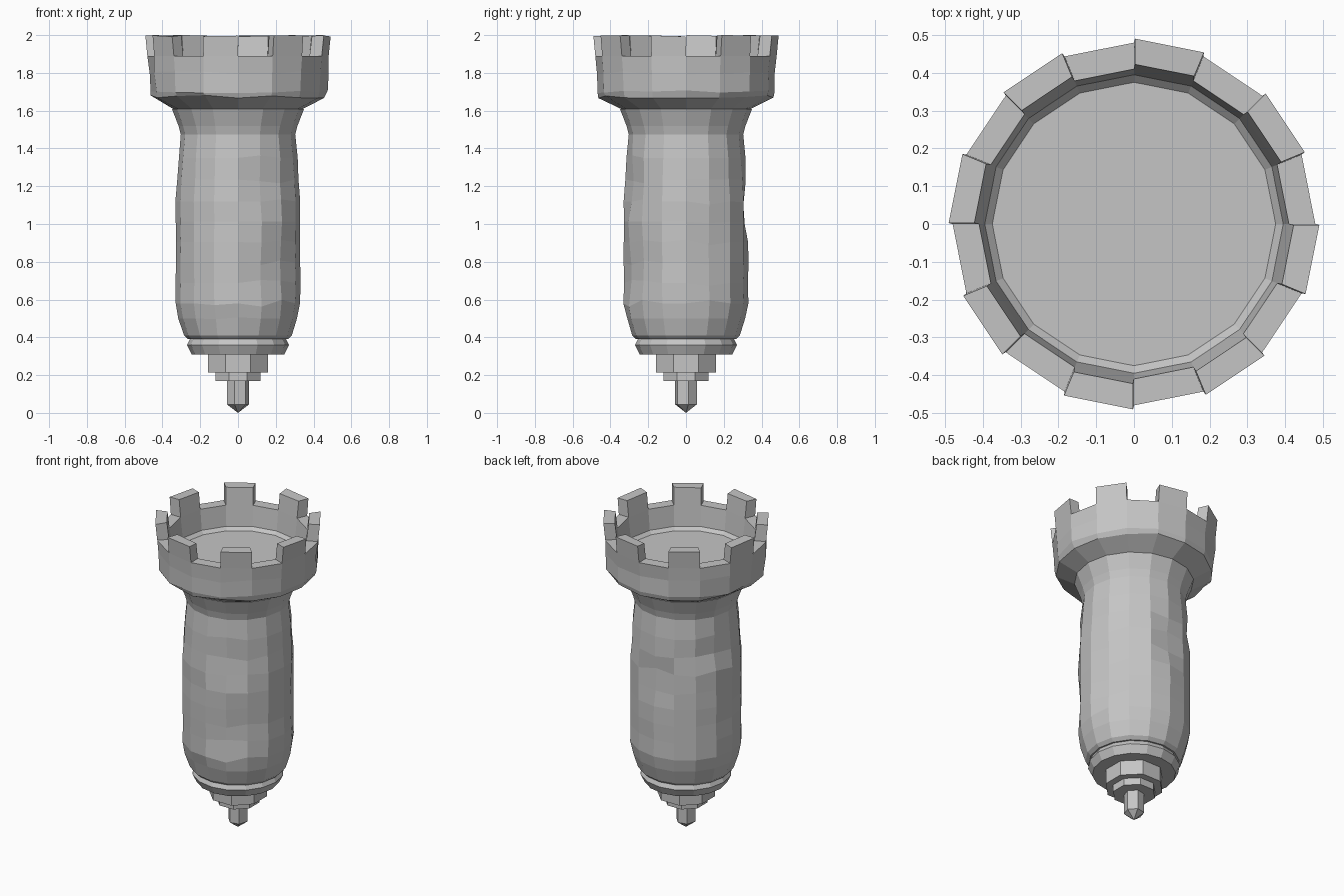
import bpy, bmesh, math, random
from mathutils import Vector

random.seed(4)
cube = bpy.data.objects.get("Cube")
if cube:
    bpy.data.objects.remove(cube, do_unlink=True)

SIDES = 16
stone = bpy.data.materials.new("grey stone")
stone.use_nodes = True
grey = (0.56, 0.56, 0.56, 1)
stone.diffuse_color = grey
stone.node_tree.nodes["Principled BSDF"].inputs["Base Color"].default_value = grey


def lathe(profile, sides, turn=0.0):
    """Spin (radius, height) points about z; zero radius makes a pole."""
    bm = bmesh.new()
    rings = []
    for r, z in profile:
        if r == 0:
            rings.append([bm.verts.new((0, 0, z))] * sides)
        else:
            angles = [math.tau * (i + turn) / sides for i in range(sides)]
            rings.append([bm.verts.new((r * math.cos(a), r * math.sin(a), z)) for a in angles])
    for low, high in zip(rings, rings[1:]):
        for i in range(sides):
            j = (i + 1) % sides
            corners = list(dict.fromkeys((low[i], low[j], high[j], high[i])))
            bm.faces.new(corners)
    bmesh.ops.recalc_face_normals(bm, faces=bm.faces)
    return bm


def finish(bm, name):
    bmesh.ops.recalc_face_normals(bm, faces=bm.faces)
    mesh = bpy.data.meshes.new(name)
    bm.to_mesh(mesh)
    bm.free()
    mesh.materials.append(stone)
    bpy.context.collection.objects.link(bpy.data.objects.new(name, mesh))


def push(v, amount):
    """Move a vertex along its horizontal radius."""
    flat = Vector((v.co.x, v.co.y, 0))
    if flat.length > 0.01:
        v.co += flat.normalized() * amount


# Battlement head: flared wall with a sunken floor
head = lathe([(0, 1.59), (0.345, 1.61), (0.46, 1.675), (0.47, 1.70), (0.475, 1.80),
              (0.48, 1.89), (0.41, 1.89), (0.395, 1.76), (0.375, 1.74), (0, 1.74)], SIDES)
for v in head.verts:
    if 1.62 < v.co.z < 1.85 and v.co.xy.length > 0.42:
        push(v, random.uniform(-0.008, 0.006))
        v.co.z += random.uniform(-0.01, 0.01)

# Merlons: every second segment of the wall top is raised
step = math.tau / SIDES
tops = []
for f in head.faces:
    c = f.calc_center_median()
    if abs(c.z - 1.89) < 0.005 and f.normal.z > 0.9:
        if int((math.atan2(c.y, c.x) % math.tau) / step) % 2:
            tops.append(f)
raised = bmesh.ops.extrude_discrete_faces(head, faces=tops)["faces"]
for f in raised:
    c = f.calc_center_median()
    for v in f.verts:
        v.co += (c - v.co) * 0.03
        v.co.z += 0.11 - random.uniform(0, 0.008)
        push(v, 0.012)
finish(head, "battlement_head")

# Tower shaft: waisted barrel with a flared neck and worn hollows
outline = [(0.265, 0.39), (0.285, 0.41), (0.315, 0.50), (0.33, 0.58), (0.33, 1.12),
           (0.315, 1.35), (0.303, 1.475), (0.315, 1.52), (0.35, 1.61)]
rows = []
for (r0, z0), (r1, z1) in zip(outline, outline[1:]):
    cuts = max(1, round((z1 - z0) / 0.11))
    rows += [(r0 + (r1 - r0) * k / cuts, z0 + (z1 - z0) * k / cuts) for k in range(cuts)]
shaft = lathe([(0, 0.39)] + rows + [outline[-1], (0, 1.61)], SIDES)

# Hollows: angle in degrees, height, half width, half height, depth
hollows = [(-62, 1.2, 24, 0.18, 0.022), (-58, 0.75, 26, 0.22, 0.02),
           (92, 1.1, 25, 0.16, 0.03), (20, 0.85, 22, 0.35, 0.016),
           (-110, 0.5, 24, 0.1, 0.012), (150, 1.25, 24, 0.14, 0.02)]
for v in shaft.verts:
    angle, z = math.degrees(math.atan2(v.co.y, v.co.x)), v.co.z
    if not 0.45 < z < 1.46:
        continue
    for a, h, width, height, depth in hollows:
        turn = (angle - a + 180) % 360 - 180
        d = math.hypot(turn / width, (z - h) / height)
        if d < 1:
            push(v, -depth * (1 - d * d))
            v.co.z += random.uniform(-0.02, 0.02)
    push(v, random.uniform(-0.003, 0.002))
finish(shaft, "tower_shaft")

# Collar under the shaft
collar = lathe([(0, 0.31), (0.245, 0.31), (0.27, 0.36), (0.26, 0.38), (0.25, 0.40), (0, 0.40)], SIDES)
finish(collar, "base_collar")

# Stepped discs and the pointed pin
def step_disc(name, r, z0, z1):
    r /= math.cos(math.pi / 8)
    finish(lathe([(0, z0), (r, z0), (r, z1), (0, z1)], 8, 0.5), name)

step_disc("upper_step", 0.16, 0.215, 0.32)
step_disc("lower_step", 0.118, 0.17, 0.22)
pin = lathe([(0, 0), (0.06, 0.045), (0.06, 0.18), (0, 0.18)], 6, 0.2)
finish(pin, "pointed_pin")
